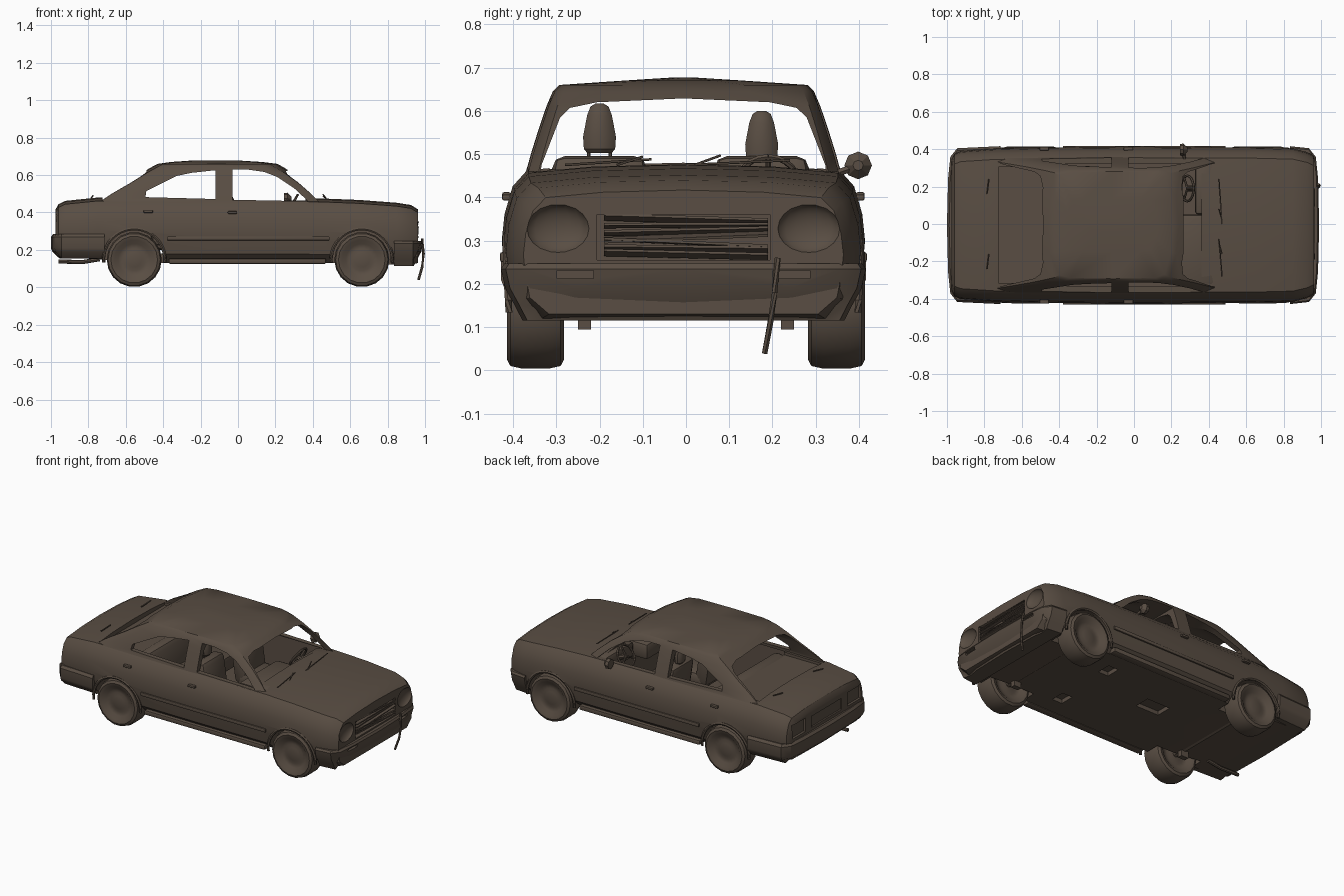
import bpy, bmesh, math, random
from mathutils import Vector, Matrix

if "Cube" in bpy.data.objects:
    bpy.data.objects.remove(bpy.data.objects["Cube"])

random.seed(4)
BROWN = bpy.data.materials.new("burnt brown")
BROWN.diffuse_color = (0.10, 0.075, 0.056, 1)
BROWN.use_nodes = True
BROWN.node_tree.nodes["Principled BSDF"].inputs["Base Color"].default_value = BROWN.diffuse_color


def finish(name, bm, smooth=True):
    bmesh.ops.recalc_face_normals(bm, faces=bm.faces)
    me = bpy.data.meshes.new(name)
    bm.to_mesh(me)
    bm.free()
    me.materials.append(BROWN)
    ob = bpy.data.objects.new(name, me)
    bpy.context.collection.objects.link(ob)
    if smooth:
        shade(ob)
    return ob


def shade(ob):
    bpy.ops.object.select_all(action='DESELECT')
    ob.select_set(True)
    bpy.context.view_layer.objects.active = ob
    bpy.ops.object.shade_smooth_by_angle(angle=math.radians(32))


def loft(name, rings, smooth=True):
    bm = bmesh.new()
    rows = [[bm.verts.new(p) for p in r] for r in rings]
    n = len(rows[0])
    for a, b in zip(rows, rows[1:]):
        for i in range(n):
            bm.faces.new((a[i], a[(i + 1) % n], b[(i + 1) % n], b[i]))
    bm.faces.new(rows[0])
    bm.faces.new(rows[-1])
    return finish(name, bm, smooth)


def mirrored(half, axis):
    """Close a half outline by reflecting the points that are off the axis."""
    back = [list(p) for p in reversed(half) if abs(p[axis]) > 1e-6]
    for p in back:
        p[axis] = -p[axis]
    return list(half) + [tuple(p) for p in back]


def box(name, c, s, bevel=0, rot=(0, 0, 0)):
    bm = bmesh.new()
    bmesh.ops.create_cube(bm, size=1)
    bmesh.ops.scale(bm, vec=s, verts=bm.verts)
    if bevel:
        bmesh.ops.bevel(bm, geom=bm.edges[:], offset=bevel, segments=2, profile=0.5, affect='EDGES')
    for i, ax in enumerate('XYZ'):
        bmesh.ops.rotate(bm, verts=bm.verts, matrix=Matrix.Rotation(rot[i], 3, ax))
    bmesh.ops.translate(bm, vec=c, verts=bm.verts)
    return finish(name, bm, bool(bevel))


def tube(name, pts, r, n=8):
    rings = []
    for i, p in enumerate(pts):
        p = Vector(p)
        d = Vector(pts[min(i + 1, len(pts) - 1)]) - Vector(pts[max(i - 1, 0)])
        q = d.to_track_quat('Z', 'Y')
        rings.append([p + q @ Vector((r * math.cos(2 * math.pi * k / n), r * math.sin(2 * math.pi * k / n), 0))
                      for k in range(n)])
    return loft(name, rings)


def disc(name, c, r, half, n=28):
    """Cylinder along y."""
    return loft(name, [[(c[0] + r * math.cos(2 * math.pi * k / n), c[1] + s * half,
                         c[2] + r * math.sin(2 * math.pi * k / n)) for k in range(n)] for s in (-1, 1)])


def cut(ob, cutters):
    for c in cutters:
        c.hide_render = True
        m = ob.modifiers.new("cut", 'BOOLEAN')
        m.operation, m.object, m.solver = 'DIFFERENCE', c, 'EXACT'
    me = bpy.data.meshes.new_from_object(ob.evaluated_get(bpy.context.evaluated_depsgraph_get()))
    ob.modifiers.clear()
    ob.data = me
    for c in cutters:
        bpy.data.objects.remove(c)
    shade(ob)


# Lower body: sections along the length (x, half width, bottom, top)
rings = []
for x, w, b, t in [(-.975, .35, .18, .405), (-.96, .38, .165, .432), (-.925, .395, .16, .45), (-.75, .408, .15, .468),
                   (-.5, .415, .13, .47), (0, .42, .13, .47), (.45, .416, .13, .463), (.65, .416, .13, .455),
                   (.85, .41, .12, .44), (.925, .39, .12, .428), (.962, .37, .13, .405)]:
    h = t - b
    half = [(x, 0, b), (x, .84 * w, b), (x, .96 * w, b + .14 * h), (x, .99 * w, b + .36 * h), (x, w, b + .5 * h),
            (x, .985 * w, b + .68 * h), (x, .94 * w, b + .87 * h), (x, .86 * w, b + .98 * h),
            (x, .5 * w, t + .007), (x, 0, t + .012)]
    rings.append(mirrored(half, 1))
body = loft("lower_body", rings)

WHEELS = [(-.555, .148), (.662, .148)]
cutters = [box("cabin_cutter", (-.05, 0, .42), (.82, .69, .48)),
           box("shelf_cutter", (-.59, 0, .50), (.27, .62, .10)),
           box("grille_cutter", (.97, 0, .308), (.09, .40, .105)),
           box("plate_cutter", (-.985, 0, .34), (.04, .30, .07))]
for s in (-1, 1):
    for x, z in WHEELS:
        cutters.append(disc("arch_cutter", (x, s * .40, z), .160, .135))
    lamp = bmesh.new()
    bmesh.ops.create_uvsphere(lamp, u_segments=16, v_segments=10, radius=1,
                              matrix=Matrix.Translation((.97, s * .29, .328)) @ Matrix.Diagonal((.035, .075, .057, 1)))
    cutters.append(finish("lamp_cutter", lamp))
    cutters.append(box("tail_lamp_cutter", (-.985, s * .275, .345), (.05, .13, .085)))
    cutters.append(box("floor_hole_cutter", (.35, s * .2, .13), (.07, .09, .05)))
cutters.append(box("floor_hole_cutter", (-.1, .05, .13), (.16, .1, .05)))
cut(body, cutters)

# Cabin shell: rings by height (z, rear x, front x, half width)
rings = []
for z, r, f, h in [(.46, -.765, .475, .364), (.50, -.705, .435, .353), (.56, -.60, .365, .334),
                   (.61, -.52, .295, .317), (.645, -.458, .238, .302), (.660, -.43, .21, .287), (.670, -.36, .13, .14),
                   (.677, -.26, .02, .03)]:
    half = [(f, 0, z), (f - .012, .5 * h, z), (f - .045, .92 * h, z), (f - .10, .985 * h, z), (.5 * (f + r), h, z),
            (r + .09, .985 * h, z), (r + .03, .93 * h, z), (r + .008, .5 * h, z), (r, 0, z)]
    rings.append(mirrored(half, 1))
cabin = loft("cabin_roof_and_pillars", rings)
hollow = mirrored([(0, .44), (.332, .44), (.328, .475), (.285, .585), (.262, .607), (.2, .620), (0, .629)], 0)
front_win = [(-.03, .468), (.375, .46), (.30, .53), (.21, .59), (.14, .617), (.05, .63), (-.03, .63)]
rear_win = [(-.495, .482), (-.49, .515), (-.40, .56), (-.33, .595), (-.25, .612), (-.12, .626), (-.12, .472)]
cut(cabin, [loft("hollow_cutter", [[(x, y, z) for y, z in hollow] for x in (-1, 1)])] +
    [loft("window_cutter", [[(x, y, z) for x, z in w] for y in (-.6, .6)]) for w in (front_win, rear_win)])


# Bumpers: U outlines stacked by height (z, inset)
def bumper(name, end, tail, sign, levels, w=.405):
    rings = []
    for z, i in levels:
        half = [(end - i, 0, z), (end - i - .006, .25, z), (end - i - .018, w - .04 - i, z), (end - .055, w + .006 - i, z),
                (tail, w + .017 - i, z), (tail, .3, z), (tail, 0, z)]
        rings.append([(sign * x, y, z) for x, y, z in mirrored(half, 1)])
    return loft(name, rings)


front = bumper("front_bumper", .99, .835, 1, [(.115, .05), (.15, .032), (.19, .010), (.235, 0), (.247, .008)])
cut(front, [box("slot_cutter", (.975, s * .25, .222), (.05, .085, .018)) for s in (-1, 1)])
bumper("rear_bumper", 1.0, .715, -1, [(.155, .045), (.19, .008), (.21, 0), (.27, 0), (.285, .012)])

# Wheels with shallow dished sides, and arch lips
profile = [(.001, .046), (.04, .046), (.06, .040), (.085, .044), (.105, .060), (.125, .066), (.14, .058), (.147, .03)]
profile += [(r, -y) for r, y in reversed(profile)]
for s in (-1, 1):
    for (x, z), tag in zip(WHEELS, ("rear", "front")):
        N = 18
        rows = []
        for r, y in profile:
            rows.append([(x + r * math.cos(2 * math.pi * k / N), s * (.348 + y),
                          max(z + r * math.sin(2 * math.pi * k / N), .004)) for k in range(N)])
        shaped = loft(tag + "_wheel", rows)
        arc = [math.radians(a) for a in range(-5, 186, 10)]
        tube(tag + "_arch_lip", [(x + .164 * math.cos(a), s * (.404 + .006 * math.sin(a)), z + .164 * math.sin(a))
                                 for a in arc], .009, 6)
        box(tag + "_spring_mount", (x, s * .235, .15), (.05, .03, .11))
for x, z in WHEELS:
    tube("axle", [(x, -.3, z), (x, .3, z)], .02)

# Side trim strips, door handles, sills
for s in (-1, 1):
    box("side_trim", (.055, s * .418, .262), (.87, .012, .022), .004)
    box("sill", (.05, s * .375, .14), (.84, .05, .03), .008)
    for x, z in ((-.48, .405), (-.03, .40)):
        box("door_handle", (x, s * .409, z), (.05, .02, .014), .004)

# Outer panels sit slightly toward -y
for ob in bpy.data.objects:
    if ob.name.split(".")[0] in ("lower_body", "front_bumper", "rear_bumper", "side_trim", "sill", "door_handle",
                                 "front_arch_lip", "rear_arch_lip", "cabin_roof_and_pillars"):
        ob.location.y = -.006

# Bent grille slats
for i in range(7):
    z = .268 + i * .0135
    box("grille_slat", (.95, 0, z), (.03, .38, .006), 0, (random.uniform(-.05, .05), random.uniform(-.5, .5), 0))

# Front seats with headrests, rear bench
for y in (-.2, .175):
    box("seat_cushion", (.08, y, .25), (.28, .22, .10), .03)
    box("seat_back", (-.05, y, .36), (.09, .22, .27), .03, (0, -.15, 0))
    drop = 0 if y < 0 else .017
    rest = []
    for z, w, d in [(.503, .03, .018), (.512, .038, .026), (.54, .04, .028), (.59, .03, .024), (.61, .022, .016),
                    (.617, .01, .008)]:
        rest.append([(-.08 + d * math.cos(k * math.pi / 5), y + w * math.sin(k * math.pi / 5), z - drop)
                     for k in range(10)])
    loft("headrest", rest)
    for d in (-.025, .025):
        tube("headrest_post", [(-.075, y + d, .47), (-.08, y + d, .51)], .004, 6)
box("rear_bench_cushion", (-.33, 0, .25), (.24, .62, .10), .03)
box("rear_bench_back", (-.43, 0, .34), (.09, .64, .24), .03, (0, -.15, 0))

# Dashboard, steering wheel, column
box("dashboard", (.335, -.14, .415), (.20, .38, .10), .02)
box("instrument_panel", (.375, .19, .415), (.10, .28, .10), .02)
q = Matrix.Rotation(math.radians(-60), 3, 'Y')
hub = Vector((.285, .19, .435))
tube("steering_wheel", [hub + q @ Vector((.068 * math.cos(a * math.pi / 10), .068 * math.sin(a * math.pi / 10), 0))
                        for a in range(21)], .007, 6)
for a in (0, 120, 240):
    a = math.radians(a)
    tube("wheel_spoke", [hub, hub + q @ Vector((.066 * math.cos(a), .066 * math.sin(a), 0))], .006, 6)
tube("steering_column", [hub, (.37, .19, .40)], .015)

# Wipers along the windscreen base, rods on the rear deck
for y0, y1, z1 in ((-.28, -.08, .488), (0, .24, .486), (.02, .08, .497), (-.16, -.1, .494)):
    tube("wiper_arm", [(.472, y0, .475), (.455, y1, z1)], .003, 5)
for y in (-.2, .2):
    tube("rear_deck_rod", [(-.785, y - .04, .478), (-.775, y + .04, .49)], .004, 5)

# Wing mirror on one side only
loft("wing_mirror", [[(x, .398 + r * math.cos(k * math.pi / 4), .474 + r * math.sin(k * math.pi / 4))
                      for k in range(8)] for x, r in ((.245, .030), (.265, .032), (.285, .012))])
tube("mirror_stalk", [(.27, .345, .455), (.262, .39, .47)], .009, 6)

# Hanging strap at the nose and the tailpipe
tube("hanging_strap", [(.985, .212, .26), (.992, .205, .18), (.985, .195, .11), (.965, .182, .04)], .007, 6)
tube("tailpipe", [(-.74, -.24, .15), (-.83, -.24, .135), (-.96, -.24, .138)], .011, 8)
